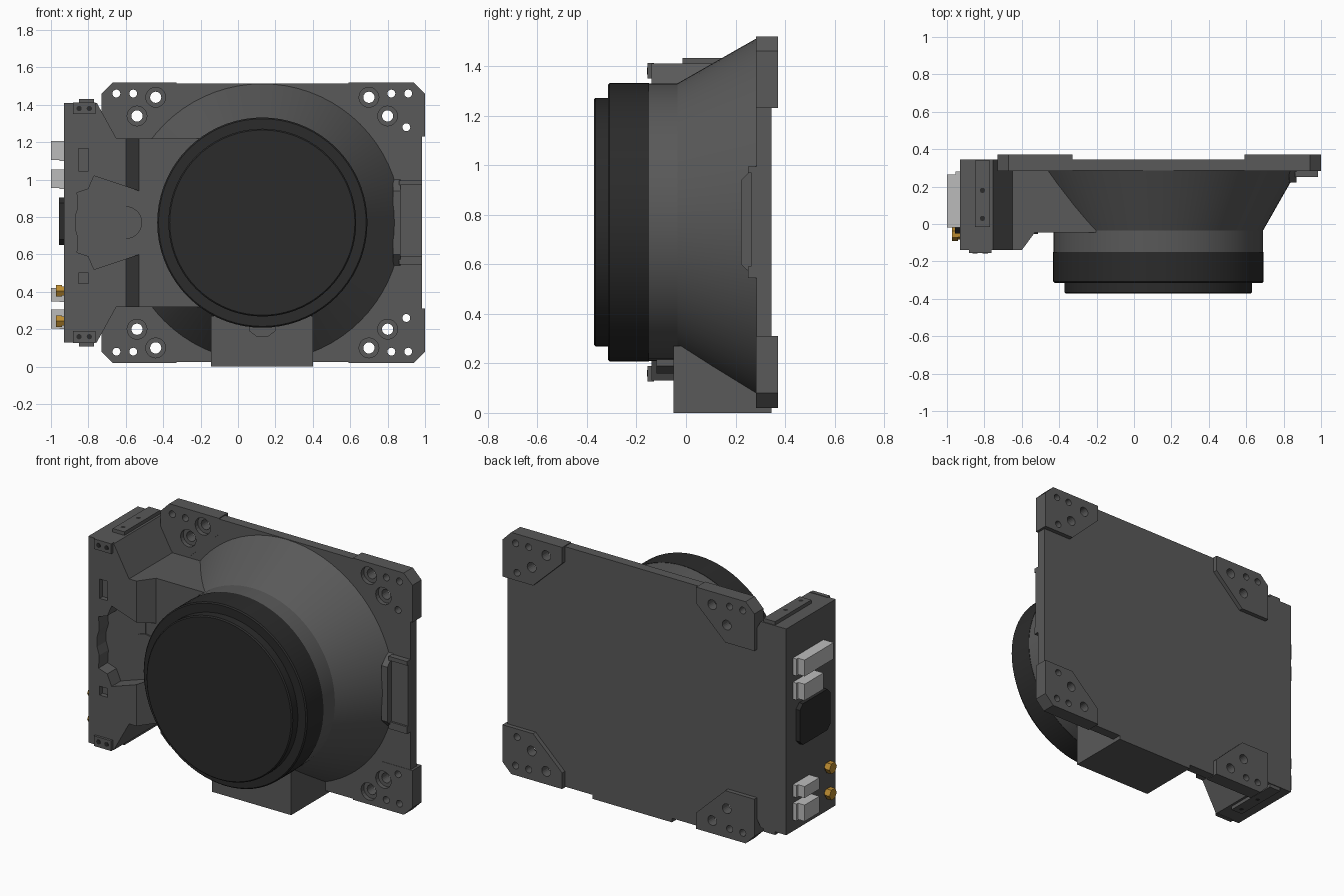
import bpy, bmesh, math
from mathutils import Vector

if "Cube" in bpy.data.objects:
    bpy.data.objects.remove(bpy.data.objects["Cube"], do_unlink=True)


def material(name, r, g, b):
    m = bpy.data.materials.new(name)
    m.use_nodes = True
    m.diffuse_color = (r, g, b, 1)
    m.node_tree.nodes["Principled BSDF"].inputs["Base Color"].default_value = (r, g, b, 1)
    return m


BODY = material("body grey", .1, .1, .1)
DARK = material("lens black", .024, .024, .024)
LIGHT = material("connector grey", .5, .5, .5)
GOLD = material("brass", .5, .26, .03)
MID = 0.77          # height of the lens axis


def finish(name, bm, mat):
    bmesh.ops.recalc_face_normals(bm, faces=bm.faces)
    me = bpy.data.meshes.new(name)
    bm.to_mesh(me)
    bm.free()
    me.materials.append(mat)
    ob = bpy.data.objects.new(name, me)
    bpy.context.collection.objects.link(ob)
    return ob


def prism(name, pts, axis, a, b, mat=BODY):
    """Extrude a 2D outline along an axis; outline uses the other two axes in order."""
    bm = bmesh.new()
    place = {"x": lambda p, t: (t, p[0], p[1]),
             "y": lambda p, t: (p[0], t, p[1]),
             "z": lambda p, t: (p[0], p[1], t)}[axis]
    face = bm.faces.new([bm.verts.new(place(p, a)) for p in pts])
    out = bmesh.ops.extrude_face_region(bm, geom=[face])["geom"]
    shift = Vector(place((0, 0), b - a))
    bmesh.ops.translate(bm, vec=shift, verts=[v for v in out if isinstance(v, bmesh.types.BMVert)])
    return finish(name, bm, mat)


def box(name, x0, x1, y0, y1, z0, z1, mat=BODY):
    return prism(name, [(x0, z0), (x1, z0), (x1, z1), (x0, z1)], "y", y0, y1, mat)


def lathe(name, profile, cx, cz, mat=BODY, n=72):
    """Revolve (radius, y) points around a y-parallel axis."""
    bm = bmesh.new()
    vs = [bm.verts.new((cx + r, y, cz)) for r, y in profile]
    es = [bm.edges.new(e) for e in zip(vs, vs[1:])]
    bmesh.ops.spin(bm, geom=vs + es, cent=(cx, 0, cz), axis=(0, 1, 0),
                   angle=math.tau, steps=n)
    bmesh.ops.remove_doubles(bm, verts=bm.verts, dist=1e-4)
    return finish(name, bm, mat)


def smooth(ob):
    bpy.ops.object.select_all(action="DESELECT")
    ob.select_set(True)
    bpy.context.view_layer.objects.active = ob
    bpy.ops.object.shade_smooth_by_angle(angle=math.radians(15))


def cut(targets, cutters):
    for ob in targets:
        for c in cutters:
            mod = ob.modifiers.new("cut", "BOOLEAN")
            mod.operation, mod.solver, mod.object = "DIFFERENCE", "EXACT", c
        dg = bpy.context.evaluated_depsgraph_get()
        me = bpy.data.meshes.new_from_object(ob.evaluated_get(dg))
        ob.modifiers.clear()
        ob.data = me
    for c in cutters:
        bpy.data.objects.remove(c, do_unlink=True)


def flip(pts):
    return [(x, 2 * MID - z) for x, z in pts]


# Back plate and four corner pads
plate = prism("back_plate", [(-.72, .1), (-.64, .025), (.91, .025), (.985, .1),
                             (.985, 1.44), (.91, 1.515), (-.64, 1.515), (-.72, 1.44)],
              "y", .285, .345)
right_pad = [(1, 1.23), (1, 1.46), (.94, 1.52), (.59, 1.52), (.59, 1.42), (.79, 1.23)]
left_pad = [(-.73, 1.23), (-.73, 1.46), (-.67, 1.52), (-.33, 1.52), (-.33, 1.42), (-.53, 1.23)]
pads = {}
for side, pts in (("left", right_pad), ("right", left_pad)):
    pads["upper", side] = prism("upper_%s_pad" % side, pts, "y", .283, .372)
    pads["lower", side] = prism("lower_%s_pad" % side, flip(pts), "y", .283, .372)

# Screw holes through plate and pads, mirrored top to bottom
bolts = [(-.44, 1.44), (-.54, 1.34), (.70, 1.44), (.80, 1.34)]
pins = [(-.65, 1.46), (-.56, 1.46), (.82, 1.46), (.91, 1.46), (.90, 1.28)]
bore = [(0, .2), (.053, .2), (.053, .31), (.03, .31), (.03, .45), (0, .45)]
pin = [(0, .2), (.021, .2), (.021, .45), (0, .45)]
every = []
for level, f in (("upper", lambda p: p), ("lower", flip)):
    for side in ("left", "right"):
        def tools():
            spots = [(p, bore) for p in f(bolts)] + [(p, pin) for p in f(pins)]
            return [lathe("hole_cutter", prof, p[0], p[1], n=20)
                    for p, prof in spots if (p[0] > 0) == (side == "left")]
        cut([pads[level, side]], tools())
        every += tools()
cut([plate], every)

# Lens housing: ring, then a cone flaring into the plate
smooth(lathe("lens_cone", [(0, -.155), (.56, -.155), (.56, -.035), (.745, .29), (0, .29)], .13, MID))
smooth(lathe("lens_barrel", [(0, -.315), (.555, -.315), (.562, -.308), (.562, -.15), (0, -.15)],
             .13, MID, DARK))
smooth(lathe("lens_cap", [(0, -.372), (.495, -.372), (.502, -.365), (.502, -.31), (0, -.31)],
             .13, MID, DARK))
prism("barrel_tab", [(.06, .25), (.06, .19), (.1, .16), (.16, .16), (.2, .19), (.2, .25)],
      "y", -.12, -.04)

# Foot under the lens
box("foot", -.145, .40, -.05, .345, 0, .27)

# Latch frame on the side edge
prism("latch_frame", [(.29, .54), (.285, .54), (.222, .6), (.222, .94), (.285, 1), (.29, 1)],
      "x", .83, .87)
box("latch_panel", .86, .985, .262, .29, .59, .97)
for z0, z1 in ((.545, .59), (.97, .995)):
    box("latch_rim", .86, .985, .25, .29, z0, z1)

# Electronics housing: tall side block and lower bridge to the lens
upper = [(-.93, 1.41), (-.755, 1.41), (-.65, 1.22), (-.60, 1.22)]
tower = prism("electronics_tower", upper + flip(upper)[::-1], "y", -.14, .345)
bridge = prism("housing_bridge", [(-.61, -.14), (-.60, -.14), (-.53, -.045), (-.15, -.045),
                                  (-.15, .29), (-.61, .29)], "z", .32, 1.22)

# Grip recess in the front of the housing and two small pockets
half = [(-.45, .92), (-.53, .94), (-.77, 1.02), (-.80, .95), (-.86, .93), (-.855, .85), (-.87, .8)]
grip = prism("grip_cutter", half + flip(half)[::-1], "y", -.3, -.05)
pockets = [box("pocket_cutter", -.852, -.798, -.3, -.11, a, b) for a, b in ((1.045, 1.165), (.445, .5))]
grip_b = prism("grip_cutter", half + flip(half)[::-1], "y", -.3, -.0449)
cut([tower], [grip] + pockets)
cut([bridge], [grip_b])
lathe("grip_disc", [(0, -.054), (.087, -.054), (.087, -.04), (0, -.04)], -.6, MID, n=40)

# Mounting bars on the housing ends, with screws
for z, s in ((1.41, 1), (.13, -1)):
    lo, hi = sorted((z - s * .06, z + s * .003))
    box("front_mount", -.882, -.762, -.155, -.13, lo, hi)
    lo, hi = sorted((z - s * .01, z + s * .022))
    box("end_rail", -.85, -.77, -.015, .34, lo, hi)
    for x in (-.85, -.795):
        lathe("mount_screw", [(0, -.157), (.014, -.157), (.014, -.15), (0, -.15)],
              x, z - s * .03, DARK, 16)
    for y in (.03, .18):
        bm = bmesh.new()
        bmesh.ops.create_circle(bm, cap_ends=True, radius=.014, segments=16)
        bmesh.ops.translate(bm, verts=bm.verts, vec=(-.81, y, z + s * .024))
        finish("rail_screw", bm, DARK)

# Side sockets
for z0, z1, y0 in ((1.1, 1.205, -.02), (.95, 1.055, .08), (.345, .42, .12), (.2, .305, .12)):
    box("socket", -1, -.95, y0, .265, z0 + .004, z1, LIGHT)
    box("socket_base", -.955, -.925, y0, .28, z0, z1, LIGHT)
c = .03
prism("black_socket", [(-.05 + c, .65), (.25 - c, .65), (.25, .65 + c), (.25, .905 - c),
                       (.25 - c, .905), (-.05 + c, .905), (-.05, .905 - c), (-.05, .65 + c)],
      "x", -.957, -.925, DARK)

# Brass coaxial ports
for z in (.405, .243):
    for name, r, x in (("brass_nut", .036, -.972), ("brass_flange", .028, -.945)):
        ring = [(-.055 + r * math.cos(i * math.tau / 6), z + r * math.sin(i * math.tau / 6))
                for i in range(6)]
        prism(name, ring, "x", x, -.925 if r < .03 else -.94, GOLD)
